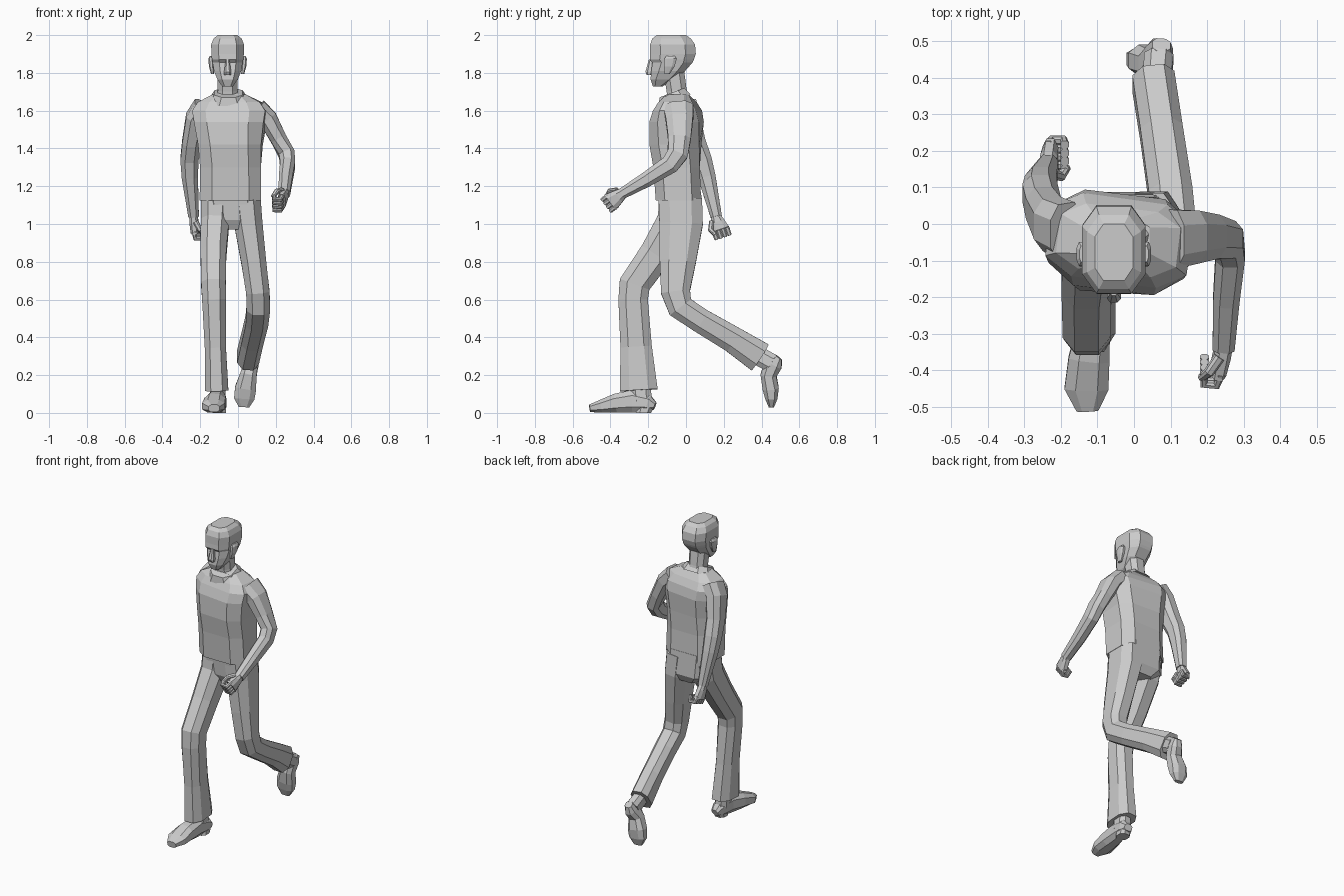
import bpy
from mathutils import Vector as V


def frame(t, ref):
    v = t.cross(ref).normalized()
    return v.cross(t).normalized(), v


def loft(name, *chains, flat=False, ref=(1, 0, 0), k=0.5):
    """Skin chamfered-rectangle rings (x, y, z, half width, half depth) along paths."""
    verts, faces = [], []
    ref = V(ref).normalized()
    shape = [(1, -k), (1, k), (k, 1), (-k, 1), (-1, k), (-1, -k), (-k, -1), (k, -1)]
    n = len(shape)
    for rings in chains:
        base = len(verts)
        pts = [V(r[:3]) for r in rings]
        last = len(pts) - 1
        for i, r in enumerate(rings):
            a = (pts[i] - pts[i - 1]).normalized() if i else V((0, 0, 0))
            b = (pts[i + 1] - pts[i]).normalized() if i < last else V((0, 0, 0))
            t = V((0, 0, 1)) if flat else (a + b).normalized()
            rr = ref + V((0, r[5], 0)) if len(r) > 5 else ref   # optional twist
            u, v = frame(t, rr)
            verts += [pts[i] + u * r[3] * p + v * r[4] * q for p, q in shape]
        for i in range(last):
            o = base + i * n
            for j in range(n):
                m = (j + 1) % n
                faces.append((o + j, o + m, o + n + m, o + n + j))
        faces.append(tuple(base + j for j in reversed(range(n))))
        faces.append(tuple(base + last * n + j for j in range(n)))
    me = bpy.data.meshes.new(name)
    me.from_pydata(verts, [], faces)
    ob = bpy.data.objects.new(name, me)
    bpy.context.collection.objects.link(ob)
    return ob


def fist(name, wrist, tip, inner):
    """Palm, four curled fingers and a thumb; inner is the sign of the palm side."""
    o = V(wrist)
    t = (V(tip) - o).normalized()
    u, v = frame(t, V((1, 0, 0)))

    def P(a, b, c):
        return tuple(o + t * a + u * b * inner + v * c)
    loft(name + "_palm", [(*P(-0.02, 0, 0), .022, .024), (*P(0.02, 0, 0), .024, .036),
                          (*P(0.075, 0, 0), .022, .05)])
    chains = []
    for c in (-.036, -.012, .012, .036):
        chains.append([(*P(a, b, c), .012, .012) for a, b in
                       ((.06, -.004), (.1, 0), (.103, .034), (.065, .04))])
    loft(name + "_fingers", *chains, ref=v)
    # thumb lies along the forward edge of the palm
    loft(name + "_thumb", [(*P(.01, .01, .03), .013, .014), (*P(.05, .03, .05), .013, .013),
                           (*P(.085, .045, .035), .01, .01)], ref=v)


# shirt with twisted shoulders
loft("shirt", [(-.04, -.04, 1.125, .163, .12), (-.04, -.05, 1.3, .161, .123),
               (-.04, -.056, 1.42, .167, .132, -.06), (-.04, -.05, 1.54, .185, .132, -.12),
               (-.04, -.045, 1.6, .195, .115, -.14), (-.043, -.045, 1.645, .165, .09, -.12),
               (-.047, -.045, 1.685, .09, .06)], flat=True, k=.6)
loft("collar", [(-.05, -.06, 1.655, .1, .09), (-.05, -.075, 1.695, .075, .07)])
loft("neck", [(-.055, -.035, 1.62, .06, .06), (-.055, -.05, 1.71, .052, .053),
              (-.055, -.065, 1.81, .055, .055)])

# head, nose, ears
cx = -.055
head = [(1.728, -.175, -.125, .028), (1.765, -.188, -.06, .054), (1.81, -.184, -.005, .072),
        (1.855, -.178, .035, .08), (1.87, -.192, .042, .083), (1.9, -.19, .052, .086),
        (1.95, -.19, .048, .087), (1.982, -.178, .025, .074), (2.0, -.155, .0, .052)]
loft("head", [(cx, (a + b) / 2, z, w, (b - a) / 2) for z, a, b, w in head], flat=True, k=.55)
loft("nose", [(cx, -.196, 1.79, .018, .012), (cx, -.194, 1.805, .019, .021),
              (cx, -.184, 1.872, .009, .012)], flat=True)
for side, s in (("right", -1), ("left", 1)):
    x = cx + s * .086
    loft(side + "_ear", [(x - s * .006, -.1, 1.795, .008, .014), (x, -.088, 1.835, .013, .028),
                         (x + s * .003, -.082, 1.875, .013, .033),
                         (x, -.082, 1.89, .008, .022)], flat=True)

# trousers: hips and two legs
loft("hips", [(-.035, -.025, .97, .075, .085), (-.037, -.025, 1.02, .14, .112),
              (-.04, -.035, 1.17, .155, .115)], flat=True, k=.6)
loft("front_leg", [(-.113, -.25, .12, .062, .1), (-.12, -.264, .35, .056, .083),
                   (-.127, -.28, .6, .063, .078), (-.13, -.272, .68, .065, .083),
                   (-.13, -.16, .84, .068, .087), (-.122, -.055, 1.01, .075, .1),
                   (-.118, -.035, 1.12, .078, .108)])
loft("rear_leg", [(.053, .39, .295, .058, .082), (.075, .25, .387, .058, .07),
                  (.1, .08, .487, .06, .065), (.108, -.03, .56, .062, .07),
                  (.105, -.055, .64, .062, .077), (.083, -.044, .8, .066, .096),
                  (.055, -.026, 1.0, .075, .115), (.042, -.03, 1.13, .078, .115)])

# shoes and ankles
loft("front_shoe", [(-.095, -.165, .036, .026, .02), (-.1, -.2, .05, .04, .045),
                    (-.11, -.28, .062, .045, .06), (-.123, -.37, .052, .056, .05),
                    (-.13, -.45, .035, .06, .034), (-.127, -.51, .024, .03, .02)])
loft("front_heel", [(-.1, -.225, .0, .036, .04), (-.1, -.215, .03, .036, .045)], flat=True)
loft("front_ankle", [(-.105, -.235, .06, .042, .055), (-.112, -.245, .17, .04, .055)])
loft("rear_shoe", [(.075, .49, .295, .025, .022), (.07, .462, .26, .037, .05),
                   (.055, .437, .2, .044, .042), (.04, .448, .13, .056, .043),
                   (.033, .452, .075, .054, .032), (.032, .452, .03, .028, .014)])
loft("rear_ankle", [(.06, .36, .315, .038, .05), (.068, .455, .262, .04, .05)])

# arms: left bent forward, right swung back
loft("left_arm", [(.1, -.04, 1.61, .055, .08), (.16, -.035, 1.555, .05, .072),
                  (.215, -.035, 1.45, .043, .06), (.258, -.045, 1.37, .042, .055),
                  (.263, -.085, 1.315, .04, .05), (.252, -.21, 1.235, .036, .04),
                  (.245, -.34, 1.16, .03, .029)])
loft("right_arm", [(-.185, -.02, 1.625, .05, .08), (-.225, .0, 1.56, .052, .075),
                   (-.248, .045, 1.43, .048, .06), (-.257, .085, 1.34, .048, .052),
                   (-.255, .11, 1.25, .043, .047), (-.235, .16, 1.04, .028, .03)])
fist("left_hand", (.245, -.34, 1.16), (.225, -.42, 1.1), -1)
fist("right_hand", (-.235, .162, 1.03), (-.225, .2, .92), 1)
